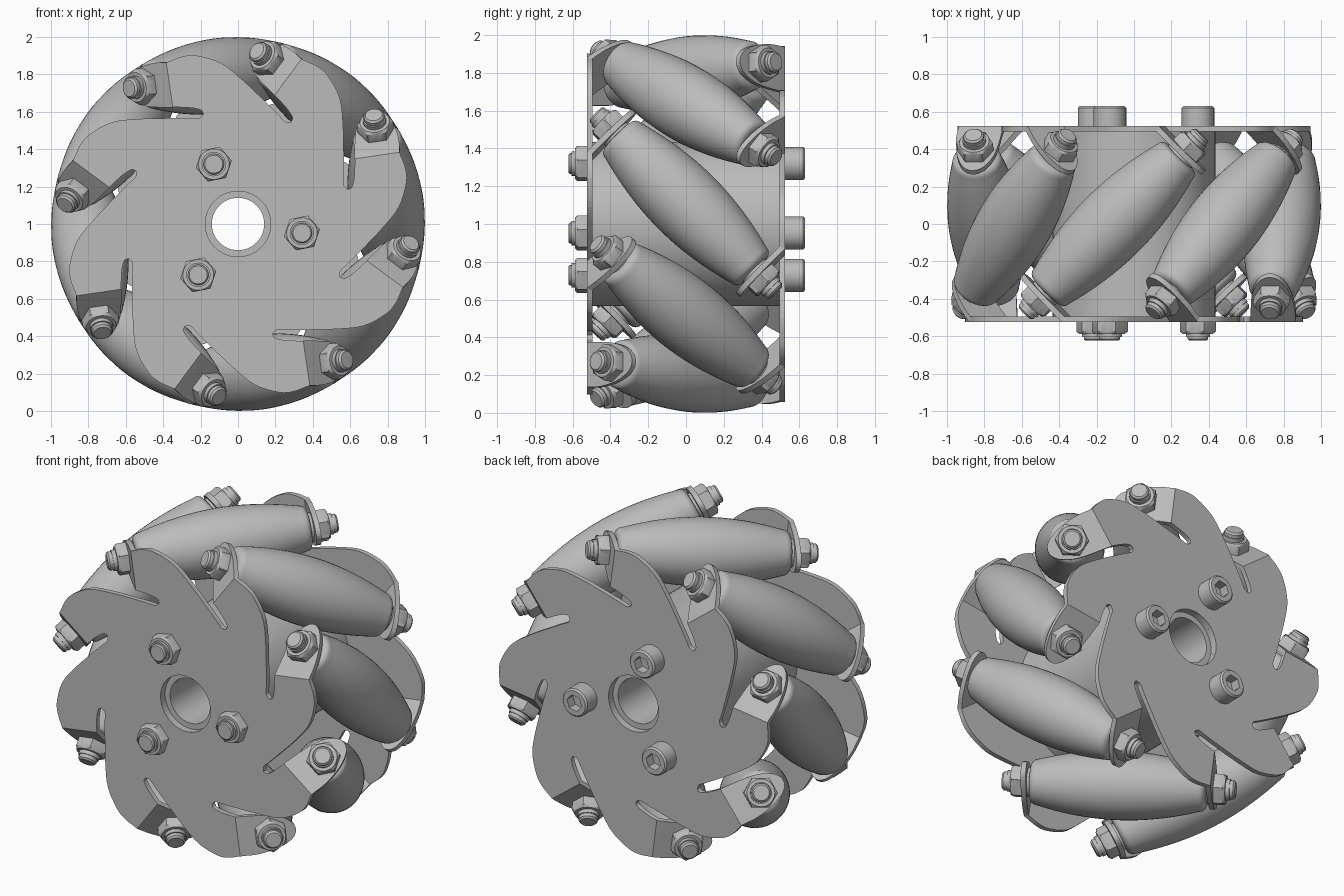
import bpy, bmesh
from math import sin, cos, pi, sqrt, radians, atan2, hypot
from mathutils import Matrix, Vector

if "Cube" in bpy.data.objects:
    bpy.data.objects.remove(bpy.data.objects["Cube"])

# One grey for the whole wheel
grey = bpy.data.materials.new("machine_grey")
grey.use_nodes = True
grey.diffuse_color = (0.5, 0.5, 0.5, 1)
grey.node_tree.nodes["Principled BSDF"].inputs["Base Color"].default_value = (0.5, 0.5, 0.5, 1)

COUNT = 8
STEP = 2 * pi / COUNT
MID = radians(8)           # angle of the first roller's middle
ORBIT = 0.8                # distance of roller middles from the axle
CENTRE = Vector((0, 0, 1))
FOLD = 0.254               # where the tabs bend away from the plate
PLATE_Y = 0.51


def finish(name, bm, matrix, smooth=True):
    bmesh.ops.recalc_face_normals(bm, faces=bm.faces)
    mesh = bpy.data.meshes.new(name)
    bm.to_mesh(mesh)
    bm.free()
    mesh.materials.append(grey)
    obj = bpy.data.objects.new(name, mesh)
    bpy.context.collection.objects.link(obj)
    obj.matrix_world = matrix
    if smooth:
        bpy.ops.object.select_all(action='DESELECT')
        obj.select_set(True)
        bpy.context.view_layer.objects.active = obj
        bpy.ops.object.shade_smooth_by_angle(angle=radians(30))
    return obj


def lathe(name, profile, matrix, sides=24, closed=False):
    """Rings of (radius, height) around z; a third entry makes the ring hexagonal."""
    bm = bmesh.new()
    rings = []
    for radius, height, *hexed in profile:
        ring = []
        for i in range(sides):
            a = 2 * pi * i / sides
            r = radius
            if hexed:
                r *= cos(pi / 6) / cos(a % (pi / 3) - pi / 6)
            ring.append(bm.verts.new((r * cos(a), r * sin(a), height)))
        rings.append(ring)
    pairs = list(zip(rings, rings[1:]))
    if closed:
        pairs.append((rings[-1], rings[0]))
    else:
        bm.faces.new(rings[0])
        bm.faces.new(rings[-1])
    for low, high in pairs:
        for i in range(sides):
            j = (i + 1) % sides
            bm.faces.new((low[i], low[j], high[j], high[i]))
    return finish(name, bm, matrix)


def smooth_path(points, steps=4):
    """Catmull-Rom curve through the points."""
    p = [Vector(q) for q in points]
    p = [p[0] * 2 - p[1]] + p + [p[-1] * 2 - p[-2]]
    out = []
    for a, b, c, d in zip(p, p[1:], p[2:], p[3:]):
        for k in range(steps):
            t = k / steps
            out.append(0.5 * (2 * b + (c - a) * t + (2 * a - 5 * b + 4 * c - d) * t * t
                              + (3 * b - a - 3 * c + d) * t ** 3))
    return out + [p[-2]]


def turned(point, angle):
    x, z = point
    return Vector((x * cos(angle) - z * sin(angle), x * sin(angle) + z * cos(angle)))


def axis_frame(origin, x_dir, z_dir):
    z, x = z_dir.normalized(), x_dir.normalized()
    m = Matrix((x, z.cross(x), z)).transposed().to_4x4()
    return Matrix.Translation(origin) @ m


# Side plates: eight curved arms, each with a folded tab
slot_end = Vector((0.587, 0.185))
bend_in, bend_out = (0.625, 0.343), (0.865, 0.378)
inner_edge = smooth_path([slot_end, (0.61, 0.20), (0.622, 0.26), bend_in])
outer_edge = smooth_path([bend_out, (0.895, 0.30), (0.90, 0.22), (0.86, 0.09), (0.765, -0.03),
                          (0.65, -0.15), (0.58, -0.22), (0.548, -0.251), turned(slot_end, -STEP)])
tab_edge = smooth_path([bend_in, (0.63, 0.48), (0.665, 0.56), (0.72, 0.595),
                        (0.78, 0.585), (0.83, 0.53), (0.86, 0.45), bend_out])
slot_angle = atan2(slot_end.y, slot_end.x)
hole = [turned((0.175, 0), slot_angle - STEP + STEP * k / 6) for k in range(7)]


def side_plate(name, matrix):
    bm = bmesh.new()
    for n in range(COUNT):
        for outline in (inner_edge + outer_edge + hole, tab_edge):
            verts = []
            for p in outline:
                along = turned(p, -MID).y
                lift = max(0, along - FOLD) if outline is tab_edge else 0
                q = turned(p, n * STEP)
                verts.append(bm.verts.new((q.x, lift - PLATE_Y, q.y)))
            bm.faces.new(verts)
    bmesh.ops.remove_doubles(bm, verts=bm.verts, dist=0.0005)
    bmesh.ops.triangulate(bm, faces=bm.faces)
    obj = finish(name, bm, matrix, smooth=False)
    solid = obj.modifiers.new("thickness", 'SOLIDIFY')
    solid.thickness = 0.03
    solid.offset = 0
    solid.use_even_offset = True


place = Matrix.Translation(CENTRE)
flip = Matrix.Rotation(pi, 4, Vector((cos(MID), 0, sin(MID))))
side_plate("front_plate", place)
side_plate("back_plate", place @ flip)

# Rollers: barrels that fill out the wheel's round envelope, with rounded ends
HALF = 0.51
barrel = []
for k in range(-12, 13):
    s = 0.47 * k / 12
    barrel.append((1 - sqrt(ORBIT ** 2 + s * s / 2), s))
end_r = barrel[0][0]
cap = [(end_r - 0.04 + 0.04 * cos(a), 0.47 + 0.04 * sin(a)) for a in (pi / 8, pi / 4, 3 * pi / 8, pi / 2)]
barrel = [(r, -s) for r, s in reversed(cap)] + barrel + cap

nut = [(0.098, 0.553, 1), (0.098, 0.61, 1), (0.08, 0.622), (0.062, 0.622),
       (0.062, 0.645), (0.055, 0.645), (0.055, 0.665), (0.045, 0.675)]
spacer = [(0.085, HALF - 0.01), (0.085, 0.53)]

for n in range(COUNT):
    a = MID + n * STEP
    out = Vector((cos(a), 0, sin(a)))
    along = Vector((-sin(a), -1, cos(a)))
    frame = axis_frame(CENTRE + out * ORBIT, out, along)
    lathe(f"roller_{n + 1}", barrel, frame, sides=40)
    for side, direction in (("front", along), ("back", -along)):
        frame = axis_frame(CENTRE + out * ORBIT, out, direction)
        lathe(f"{side}_roller_nut_{n + 1}", nut, frame)
        lathe(f"{side}_roller_spacer_{n + 1}", spacer, frame)

# Hub drum with a stepped bore
forward = axis_frame(CENTRE, Vector((1, 0, 0)), Vector((0, -1, 0)))
drum = [(0.14, -0.48), (0.175, -0.48), (0.175, -0.5), (0.435, -0.5),
        (0.435, 0.5), (0.175, 0.5), (0.175, 0.48), (0.14, 0.48)]
lathe("hub_drum", drum, forward, sides=64, closed=True)

# Three through bolts: nuts in front, socket heads behind
hub_nut = [(0.098, 0.52, 1), (0.098, 0.575, 1), (0.082, 0.587), (0.065, 0.587),
           (0.065, 0.605), (0.055, 0.605), (0.055, 0.615), (0.048, 0.622)]
head = [(0.088, 0.52), (0.088, 0.62), (0.078, 0.63), (0.052, 0.63, 1), (0.052, 0.57, 1)]
for n in range(3):
    a = radians(112) + n * 2 * pi / 3
    spot = CENTRE + 0.345 * Vector((cos(a), 0, sin(a)))
    lathe(f"hub_nut_{n + 1}", hub_nut, axis_frame(spot, Vector((1, 0, 0.2)), Vector((0, -1, 0))))
    lathe(f"hub_bolt_head_{n + 1}", head, axis_frame(spot, Vector((1, 0, 0.2)), Vector((0, 1, 0))))
